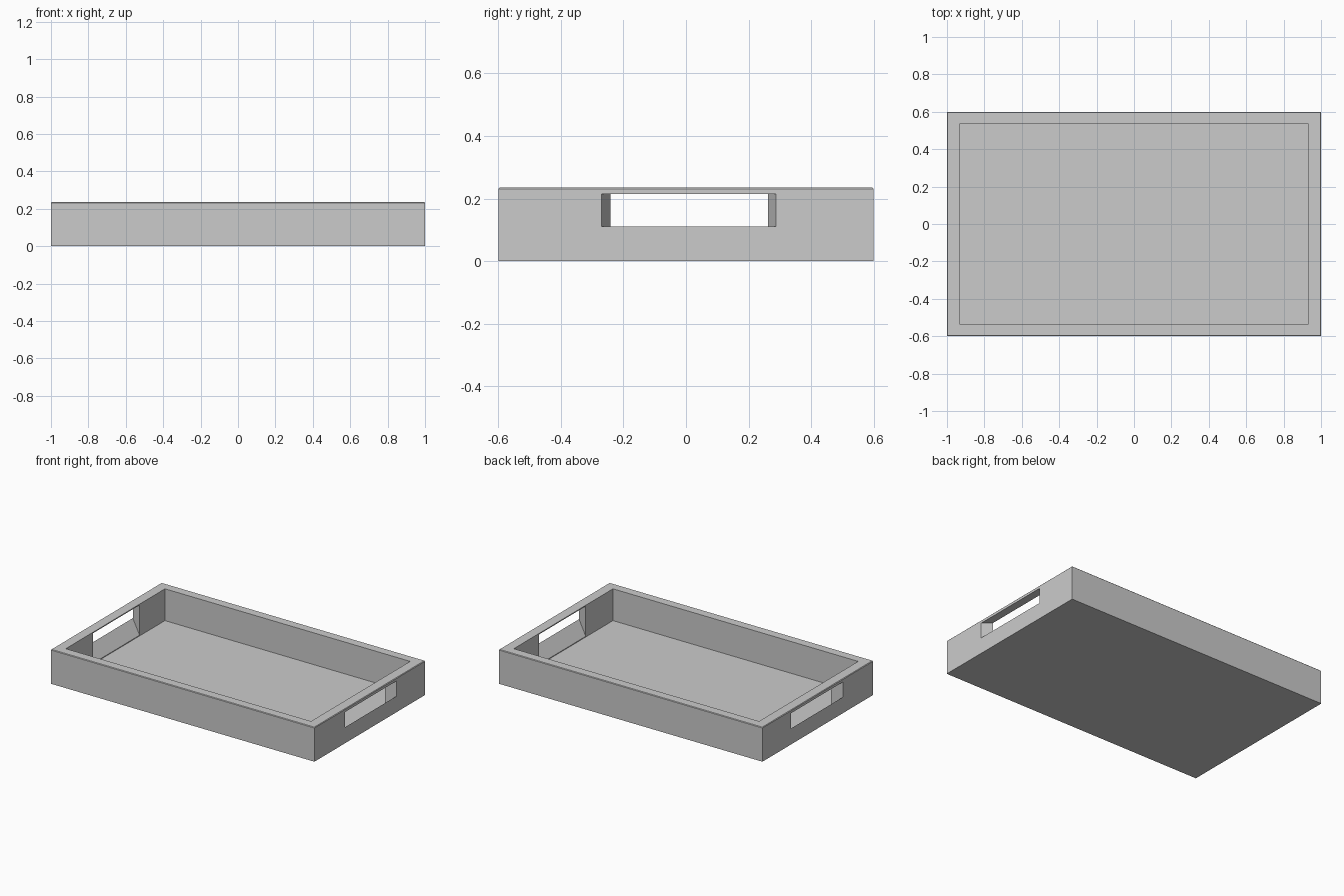
import bpy, bmesh

if "Cube" in bpy.data.objects:
    bpy.data.objects.remove(bpy.data.objects["Cube"], do_unlink=True)

LENGTH, DEPTH, HEIGHT = 2.0, 1.2, 0.235
INNER_X, INNER_Y, FLOOR_Z = 0.93, 0.537, 0.017

grey = bpy.data.materials.new("plain grey")
grey.use_nodes = True
grey.diffuse_color = (0.6, 0.6, 0.6, 1)
grey.node_tree.nodes["Principled BSDF"].inputs["Base Color"].default_value = (0.6, 0.6, 0.6, 1)


def loft(name, ring_a, ring_b):
    """Closed block between two four-point rings."""
    bm = bmesh.new()
    a = [bm.verts.new(p) for p in ring_a]
    b = [bm.verts.new(p) for p in ring_b]
    bm.faces.new(a)
    bm.faces.new(b)
    for i in range(4):
        j = (i + 1) % 4
        bm.faces.new((a[i], a[j], b[j], b[i]))
    bmesh.ops.recalc_face_normals(bm, faces=bm.faces)
    mesh = bpy.data.meshes.new(name)
    bm.to_mesh(mesh)
    bm.free()
    obj = bpy.data.objects.new(name, mesh)
    bpy.context.collection.objects.link(obj)
    mesh.materials.append(grey)
    return obj


def flat_ring(x, y, z):
    return [(-x, -y, z), (x, -y, z), (x, y, z), (-x, y, z)]


def end_ring(x, y0, y1, z0, z1):
    return [(x, y0, z0), (x, y1, z0), (x, y1, z1), (x, y0, z1)]


def cut(target, cutter):
    cutter.hide_render = True
    mod = target.modifiers.new("cut", "BOOLEAN")
    mod.operation = "DIFFERENCE"
    mod.solver = "EXACT"
    mod.object = cutter
    bpy.context.view_layer.objects.active = target
    bpy.ops.object.modifier_apply(modifier=mod.name)
    bpy.data.objects.remove(cutter, do_unlink=True)


# Tray body with a slightly eased top edge
tray = loft("tray", flat_ring(LENGTH / 2, DEPTH / 2, 0),
            flat_ring(LENGTH / 2, DEPTH / 2, HEIGHT))
bm = bmesh.new()
bm.from_mesh(tray.data)
top_edges = [e for e in bm.edges if all(v.co.z > HEIGHT / 2 for v in e.verts)]
bmesh.ops.bevel(bm, geom=top_edges, offset=0.004, segments=1, affect="EDGES")
bm.to_mesh(tray.data)
bm.free()

# Hollow interior
cut(tray, loft("pocket_cutter", flat_ring(INNER_X, INNER_Y, FLOOR_Z),
               flat_ring(INNER_X, INNER_Y, HEIGHT + 0.1)))

# Tapered hand holes: narrower and taller towards the inside
OUTER = (-0.27, 0.288, 0.11, 0.214)
INNER = (-0.242, 0.262, 0.022, 0.228)
for side in (1, -1):
    def ring_at(x):
        t = (LENGTH / 2 - x) / (LENGTH / 2 - INNER_X)
        return end_ring(side * x, *[o + (i - o) * t for o, i in zip(OUTER, INNER)])
    cut(tray, loft("hand_hole_cutter", ring_at(1.01), ring_at(0.928)))
